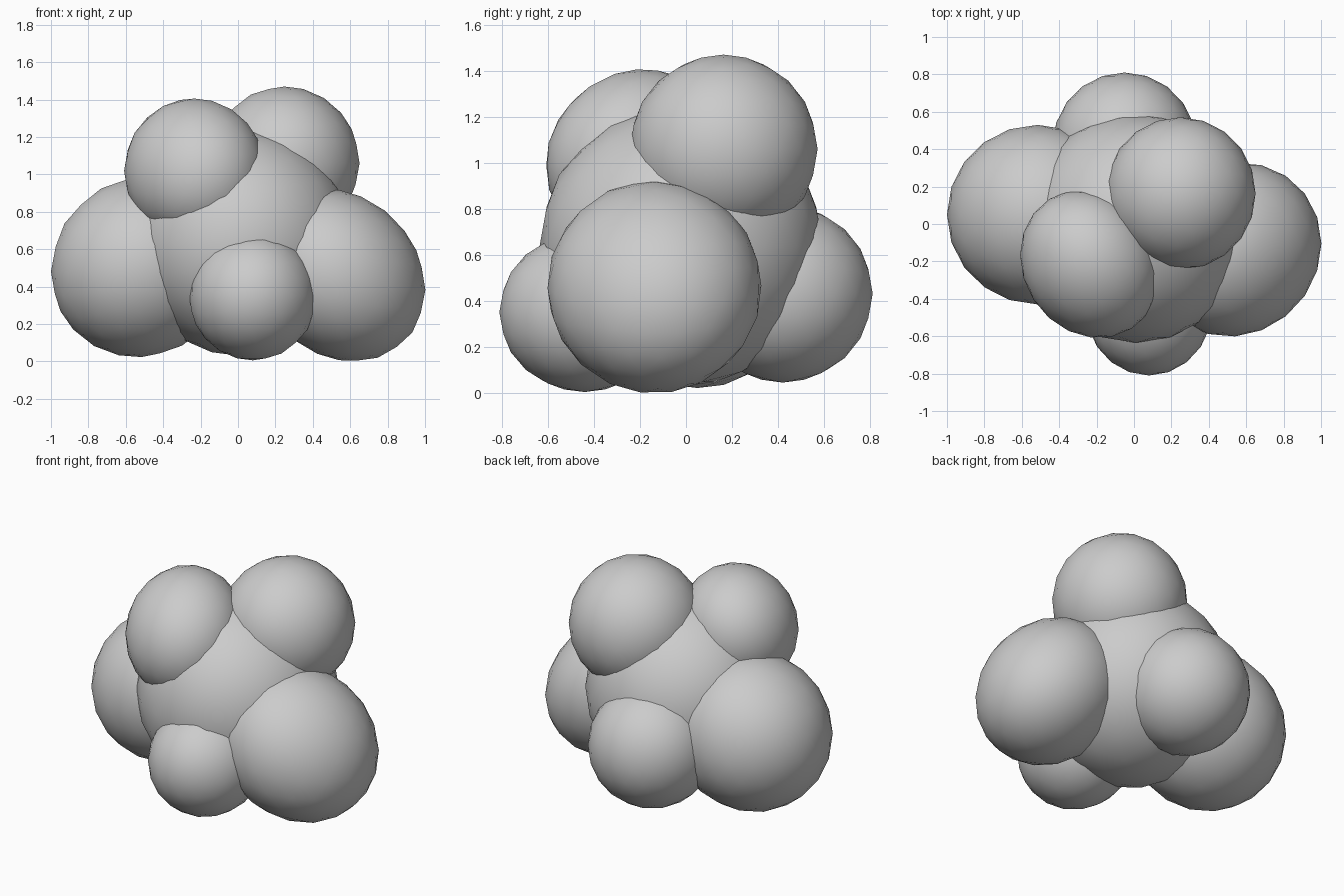
import bpy
from math import sqrt
from mathutils import Matrix

cube = bpy.data.objects.get("Cube")
if cube:
    bpy.data.objects.remove(cube, do_unlink=True)

# One plain grey for the whole cluster
grey = bpy.data.materials.new("light grey")
grey.use_nodes = True
colour = (0.6, 0.6, 0.6, 1)
grey.diffuse_color = colour
grey.node_tree.nodes["Principled BSDF"].inputs["Base Color"].default_value = colour


def blob(name, centre, radii, xy=0.0, xz=0.0, yz=0.0):
    """Smooth ball with half extents `radii`, skewed by the pairwise leans."""
    bpy.ops.mesh.primitive_ico_sphere_add(subdivisions=3, radius=1)
    ball = bpy.context.object
    ball.name = name
    rx, ry, rz = radii
    side = sqrt(1 - xy * xy)
    lean = (yz - xy * xz) / side
    skew = Matrix(((rx, 0, 0),
                   (ry * xy, ry * side, 0),
                   (rz * xz, rz * lean, rz * sqrt(1 - xz * xz - lean * lean))))
    ball.data.transform(skew.to_4x4())
    ball.location = centre
    ball.data.materials.append(grey)
    bpy.ops.object.shade_smooth()
    return ball


# Core that every lobe sinks into
blob("core", (0.01, -0.02, 0.64), (0.6, 0.615, 0.61))

# Large side lobes
blob("left_lobe", (0.54, -0.137, 0.462), (0.462, 0.465, 0.462), xy=0.07, xz=-0.17)
blob("right_lobe", (-0.515, 0.05, 0.505), (0.485, 0.48, 0.482), xz=0.05)

# Upper lobes
blob("upper_front_lobe", (-0.233, -0.213, 1.02), (0.376, 0.396, 0.387), xy=-0.12, yz=0.08)
blob("upper_back_lobe", (0.248, 0.163, 1.06), (0.402, 0.408, 0.41))

# Lower lobes
blob("lower_front_lobe", (0.08, -0.44, 0.352), (0.342, 0.37, 0.346))
blob("lower_back_lobe", (-0.05, 0.42, 0.433), (0.385, 0.39, 0.386))
